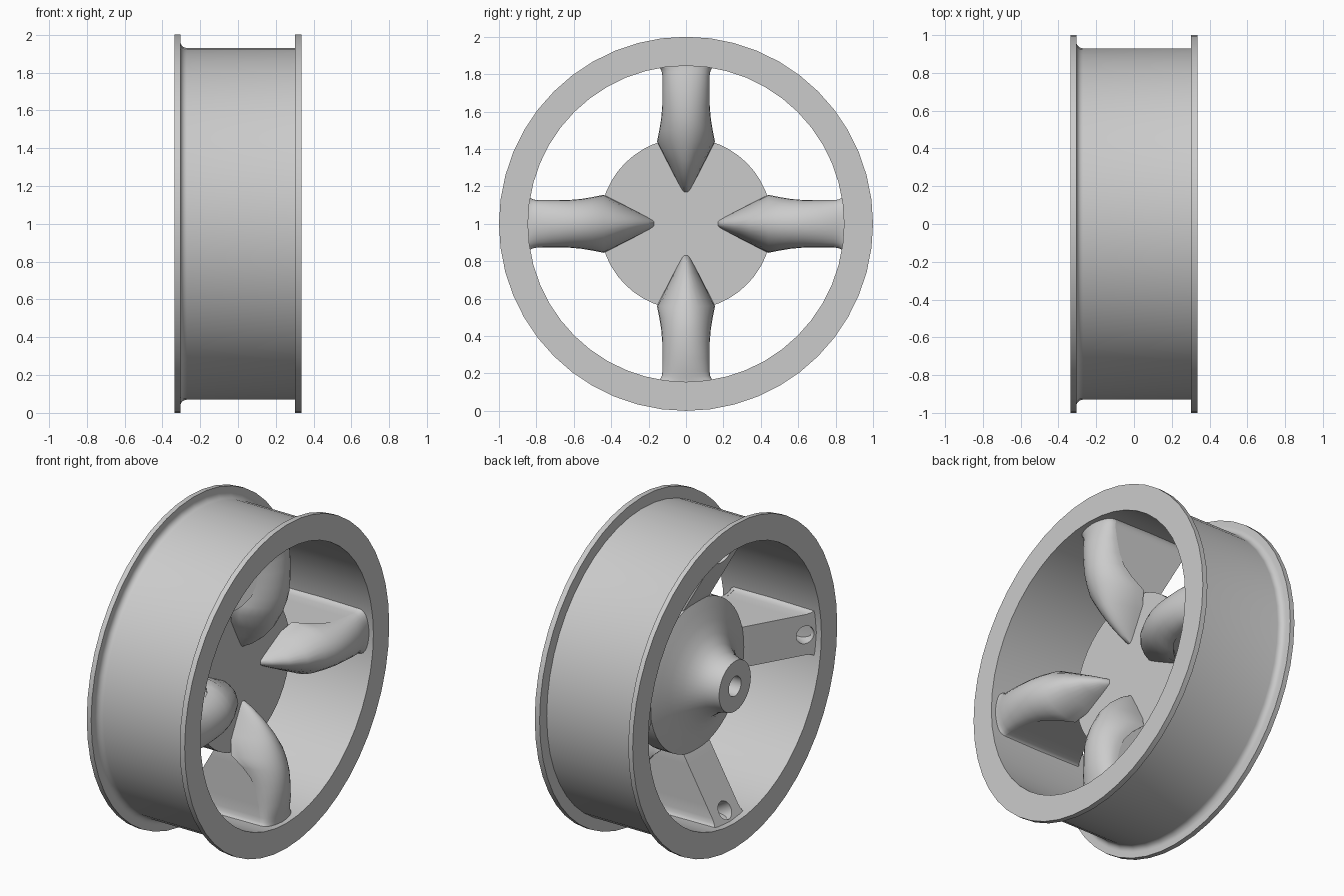
import bpy, bmesh, math
from mathutils import Vector, Matrix

if "Cube" in bpy.data.objects:
    bpy.data.objects.remove(bpy.data.objects["Cube"])

grey = bpy.data.materials.new("wheel_grey")
grey.diffuse_color = (0.6, 0.6, 0.6, 1)
grey.use_nodes = True
grey.node_tree.nodes["Principled BSDF"].inputs["Base Color"].default_value = grey.diffuse_color
SEG = 48


def make_object(name, bm, loc=(0, 0, 1)):
    bmesh.ops.remove_doubles(bm, verts=bm.verts, dist=1e-5)
    bmesh.ops.recalc_face_normals(bm, faces=bm.faces)
    me = bpy.data.meshes.new(name)
    bm.to_mesh(me)
    bm.free()
    me.materials.append(grey)
    ob = bpy.data.objects.new(name, me)
    ob.location = loc
    bpy.context.collection.objects.link(ob)
    return ob


def smooth(ob, angle=30):
    bpy.ops.object.select_all(action='DESELECT')
    ob.select_set(True)
    bpy.context.view_layer.objects.active = ob
    bpy.ops.object.shade_smooth_by_angle(angle=math.radians(angle))


def lathe(name, profile, closed):
    """Spin (x, radius) points around the x axis."""
    bm = bmesh.new()
    rings = []
    for i in range(SEG):
        a = 2 * math.pi * i / SEG
        rings.append([bm.verts.new((x, r * math.sin(a), r * math.cos(a)))
                      for x, r in profile])
    n = len(profile)
    for i in range(SEG):
        p, q = rings[i], rings[(i + 1) % SEG]
        for j in range(n if closed else n - 1):
            k = (j + 1) % n
            if profile[j][1] == 0:
                bm.faces.new((p[j], p[k], q[k]))
            elif profile[k][1] == 0:
                bm.faces.new((p[j], p[k], q[j]))
            else:
                bm.faces.new((p[j], p[k], q[k], q[j]))
    ob = make_object(name, bm)
    smooth(ob)
    return ob


# rim: barrel with two flanges, rounded into the left one
fillet = [(-0.27 - 0.035 * math.sin(t), 0.965 - 0.035 * math.cos(t))
          for t in (math.pi / 2 * k / 5 for k in range(6))]
lathe("rim", [(-0.335, 0.845), (-0.335, 1.0), (-0.305, 1.0)] + fillet[::-1] +
      [(0.302, 0.93), (0.302, 1.0), (0.335, 1.0), (0.335, 0.845), (0, 0.848)], True)

# hub: disc flaring back into a bored shaft
lathe("hub", [(0.035, 0), (0.035, 0.46), (-0.075, 0.46), (-0.10, 0.40), (-0.125, 0.335),
              (-0.16, 0.265), (-0.20, 0.213), (-0.25, 0.176), (-0.30, 0.16),
              (-0.335, 0.155), (-0.335, 0.06), (-0.1, 0.06), (-0.1, 0)], False)


def back_x(r):
    return -0.075 - 0.57 * (r - 0.45) if r > 0.43 else 0.0


# spoke stations: radius, flank half width, crown half width, shoulder x, crest x
stations = [
    (0.17, 0.013, 0.015, 0.02, 0.04), (0.20, 0.030, 0.032, 0.02, 0.095),
    (0.26, 0.062, 0.064, 0.02, 0.17), (0.34, 0.10, 0.105, 0.025, 0.24),
    (0.44, 0.125, 0.155, 0.06, 0.29), (0.50, 0.125, 0.143, 0.13, 0.312),
    (0.56, 0.125, 0.133, 0.18, 0.325), (0.63, 0.125, 0.127, 0.21, 0.33),
    (0.72, 0.125, 0.126, 0.23, 0.328), (0.79, 0.125, 0.126, 0.24, 0.315),
    (0.815, 0.129, 0.130, 0.243, 0.31), (0.832, 0.137, 0.138, 0.246, 0.307),
    (0.845, 0.155, 0.156, 0.25, 0.305), (0.88, 0.155, 0.156, 0.25, 0.305)]
bm = bmesh.new()
loops = []
for r, w, wc, xs, xa in stations:
    pts = [(back_x(r), -w), (back_x(r), w), (xs, w)]
    for k in range(15):
        t = math.pi * k / 14
        pts.append((xs + (xa - xs) * math.sin(t), wc * math.cos(t)))
    pts.append((xs, -w))
    loops.append([bm.verts.new((x, y, r)) for x, y in pts])
for p, q in zip(loops, loops[1:]):
    for j in range(len(p)):
        k = (j + 1) % len(p)
        bm.faces.new((p[j], p[k], q[k], q[j]))
bm.faces.new(loops[0])
bm.faces.new(loops[-1][::-1])
spoke = make_object("spoke_1", bm)

# blind round hole in the sloping back of the spoke
axis = Vector((1, 0, 0.57)).normalized()
bm = bmesh.new()
rot = Vector((0, 0, 1)).rotation_difference(axis).to_matrix().to_4x4()
bmesh.ops.create_cone(bm, cap_ends=True, segments=24, radius1=0.055, radius2=0.055, depth=0.24,
                      matrix=Matrix.Translation((back_x(0.785), 0, 0.785)) @ rot)
cutter = make_object("hole_cutter", bm)
cutter.hide_render = True
mod = spoke.modifiers.new("hole", 'BOOLEAN')
mod.operation = 'DIFFERENCE'
mod.solver = 'EXACT'
mod.object = cutter
bpy.context.view_layer.objects.active = spoke
bpy.ops.object.modifier_apply(modifier="hole")
bpy.data.objects.remove(cutter)
smooth(spoke, 35)

# repeat the spoke around the axle
for i in range(1, 4):
    ob = bpy.data.objects.new("spoke_%d" % (i + 1), spoke.data)
    ob.location = (0, 0, 1)
    ob.rotation_euler = (i * math.pi / 2, 0, 0)
    bpy.context.collection.objects.link(ob)
